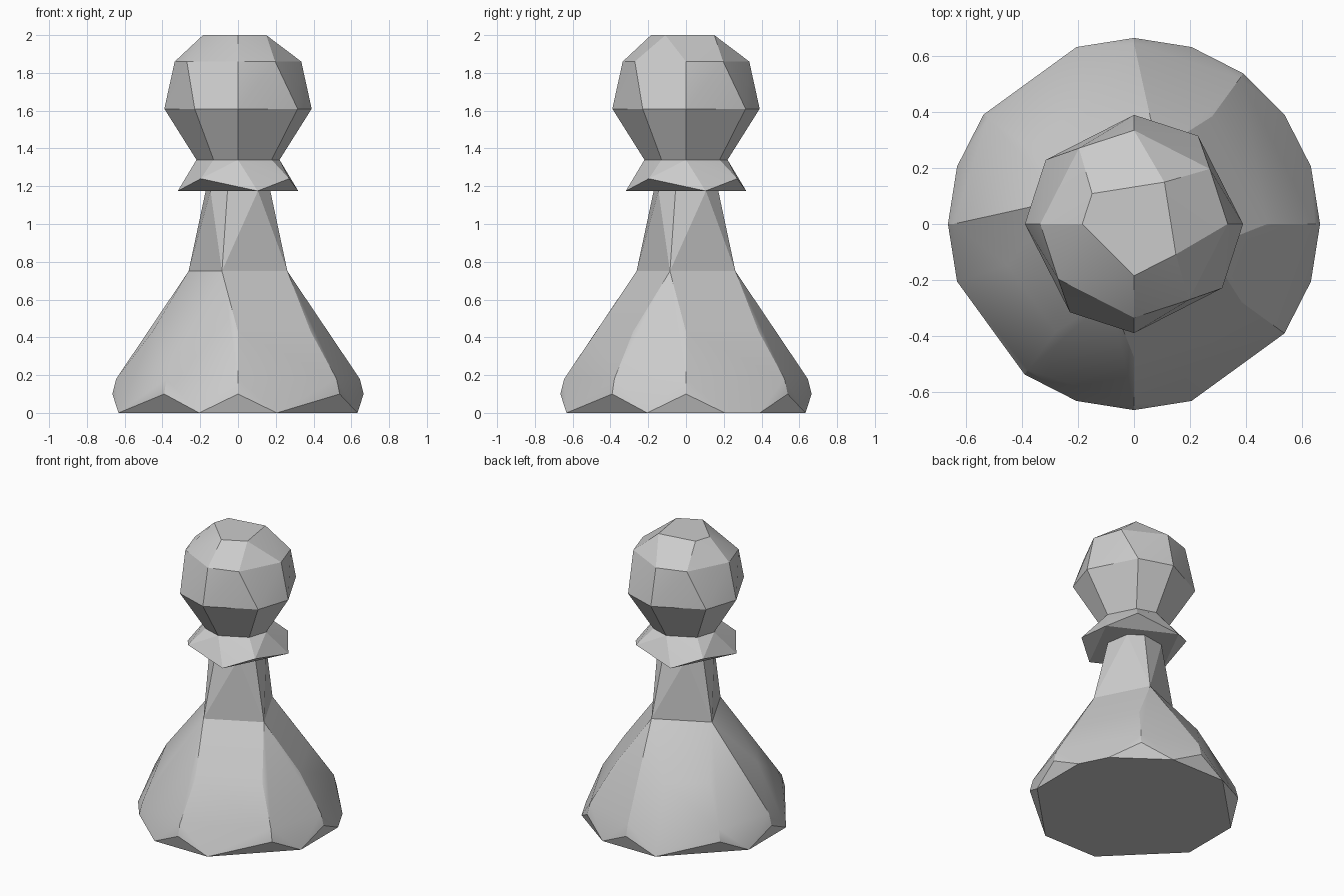
import bpy
import bmesh
from math import cos, sin, radians

cube = bpy.data.objects.get("Cube")
if cube:
    bpy.data.objects.remove(cube, do_unlink=True)

grey = bpy.data.materials.new("light_grey")
grey.use_nodes = True
colour = (0.6, 0.6, 0.6, 1)
grey.diffuse_color = colour
grey.node_tree.nodes["Principled BSDF"].inputs["Base Color"].default_value = colour

# Uneven facet patterns, in degrees around the vertical axis
EIGHT = (0, 54, 90, 144, 180, 234, 270, 324)
FOOT = (18, 36, 72, 108, 162, 198, 252, 288, 342)
SHOULDER = (0, 54, 108, 144, 198, 234, 270, 324)
SQUARE = (72, 162, 252, 342)
NECK_TOP = (36, 72, 126, 162, 216, 252, 306, 342)
DIAGONAL = (54, 144, 234, 324)
RIM = (18, 108, 198, 288)
CROWN = (0, 36, 90, 126, 180, 216, 270, 306)
CAP = (54, 144, 180, 270, 324)


def faceted_part(name, rings, open_heights=()):
    """Wrap a faceted shell around rings of (height, radius, angles)."""
    bm = bmesh.new()
    for z, r, angles in rings:
        for a in angles:
            bm.verts.new((r * cos(radians(a)), r * sin(radians(a)), z))
    bmesh.ops.convex_hull(bm, input=bm.verts[:])
    loose = [v for v in bm.verts if not v.link_faces]
    bmesh.ops.delete(bm, geom=loose, context='VERTS')
    # Drop the hidden caps where parts meet
    caps = [f for f in bm.faces
            if any(all(abs(v.co.z - h) < 0.001 for v in f.verts)
                   for h in open_heights)]
    bmesh.ops.delete(bm, geom=caps, context='FACES')
    bmesh.ops.dissolve_limit(bm, angle_limit=radians(1),
                             verts=bm.verts[:], edges=bm.edges[:])
    bmesh.ops.recalc_face_normals(bm, faces=bm.faces[:])
    mesh = bpy.data.meshes.new(name)
    bm.to_mesh(mesh)
    bm.free()
    mesh.materials.append(grey)
    obj = bpy.data.objects.new(name, mesh)
    bpy.context.collection.objects.link(obj)
    return obj


parts = [
    # Flared foot with a narrow bevelled edge
    faceted_part("base", [(0, 0.665, FOOT), (0.1, 0.665, EIGHT),
                          (0.18, 0.645, EIGHT), (0.43, 0.476, SHOULDER),
                          (0.75, 0.275, SQUARE)], [0.75]),
    # Tapering neck
    faceted_part("neck", [(0.75, 0.275, SQUARE), (1.175, 0.18, NECK_TOP)],
                 [0.75, 1.175]),
    # Zigzag collar
    faceted_part("collar", [(1.175, 0.335, RIM), (1.175, 0.2, EIGHT),
                            (1.24, 0.335, DIAGONAL), (1.34, 0.22, EIGHT)],
                 [1.34]),
    # Round faceted head
    faceted_part("head", [(1.34, 0.22, EIGHT), (1.61, 0.39, EIGHT),
                          (1.86, 0.335, CROWN), (2.0, 0.185, CAP)], [1.34]),
]

# Soft shading within near-flat areas, sharp creases elsewhere
for obj in bpy.context.selected_objects:
    obj.select_set(False)
for obj in parts:
    obj.select_set(True)
bpy.context.view_layer.objects.active = parts[0]
bpy.ops.object.shade_smooth_by_angle(angle=radians(20))
